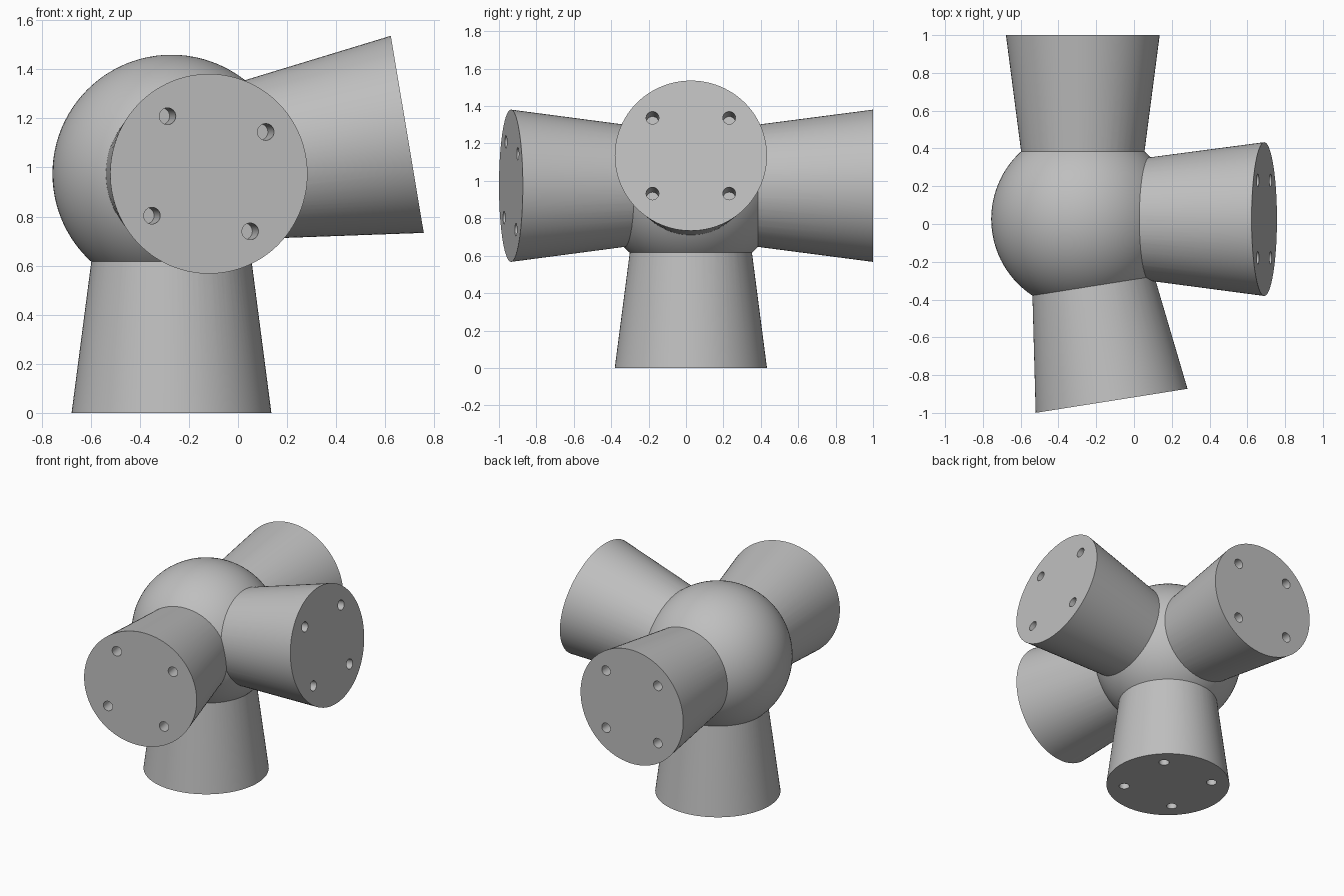
import bpy
from math import radians, cos, sin
from mathutils import Matrix, Vector

if "Cube" in bpy.data.objects:
    bpy.data.objects.remove(bpy.data.objects["Cube"], do_unlink=True)

CENTRE = Vector((-0.271, 0.026, 0.974))
BALL_R = 0.485
REACH = 0.974           # ball centre to arm end
ROOT_R, END_R = 0.28, 0.407
HOLE_R, HOLE_DEPTH, HOLE_RING = 0.034, 0.16, 0.29

grey = bpy.data.materials.new("plain_grey")
grey.use_nodes = True
colour = (0.52, 0.52, 0.52, 1)
grey.diffuse_color = colour
grey.node_tree.nodes["Principled BSDF"].inputs["Base Color"].default_value = colour


def frame(axis, side, spin):
    """Matrix at the ball centre with z along the arm and x along side, spun about the arm."""
    z = Vector(axis).normalized()
    x = Vector(side)
    x = (x - z * x.dot(z)).normalized()
    m = Matrix((x, z.cross(x), z)).transposed().to_4x4()
    return Matrix.Translation(CENTRE) @ m @ Matrix.Rotation(radians(spin), 4, "Z")


def cone(name, base, start, end, r1, r2, sides, offset=(0, 0)):
    """Tapered cylinder between two distances along the frame's z axis."""
    bpy.ops.mesh.primitive_cone_add(vertices=sides, radius1=r1, radius2=r2, depth=end - start)
    ob = bpy.context.object
    ob.name = name
    ob.matrix_world = base @ Matrix.Translation((*offset, (start + end) / 2))
    ob.data.materials.append(grey)
    return ob


def combine(body, other, operation):
    mod = body.modifiers.new(operation.title(), "BOOLEAN")
    mod.operation = operation
    mod.solver = "EXACT"
    mod.object = other
    bpy.context.view_layer.objects.active = body
    bpy.ops.object.modifier_apply(modifier=mod.name)
    bpy.data.objects.remove(other, do_unlink=True)


# Central ball
bpy.ops.mesh.primitive_uv_sphere_add(segments=96, ring_count=48, radius=BALL_R, location=CENTRE)
hub = bpy.context.object
hub.name = "ball_hub_with_arms"
hub.data.materials.append(grey)

# Arms: direction, reference side direction, spin of the bolt holes
tilt, swing = radians(9.5), radians(9)
arms = {
    "bottom_arm": ((0, 0, -1), (1, 0, 0), 0),
    "back_arm": ((0, 1, 0), (1, 0, 0), 0),
    "side_arm": ((cos(tilt), 0, sin(tilt)), (0, 1, 0), 0),
    "front_arm": ((sin(swing), -cos(swing), 0), (1, 0, 0), -9),
}
frames = {name: frame(*spec) for name, spec in arms.items()}
for name, base in frames.items():
    start = 0.1
    root = ROOT_R + (END_R - ROOT_R) * start / REACH
    combine(hub, cone(name, base, start, REACH, root, END_R, 96), "UNION")

# Four blind bolt holes in each arm end
for base in frames.values():
    for i in range(4):
        a = radians(45 + 90 * i)
        spot = (HOLE_RING * cos(a), HOLE_RING * sin(a))
        drill = cone("bolt_hole", base, REACH - HOLE_DEPTH, REACH + 0.05, HOLE_R, HOLE_R, 32, spot)
        combine(hub, drill, "DIFFERENCE")

# Smooth shading with crisp seams
bpy.ops.object.select_all(action="DESELECT")
hub.select_set(True)
bpy.context.view_layer.objects.active = hub
bpy.ops.object.shade_smooth_by_angle(angle=radians(20))
